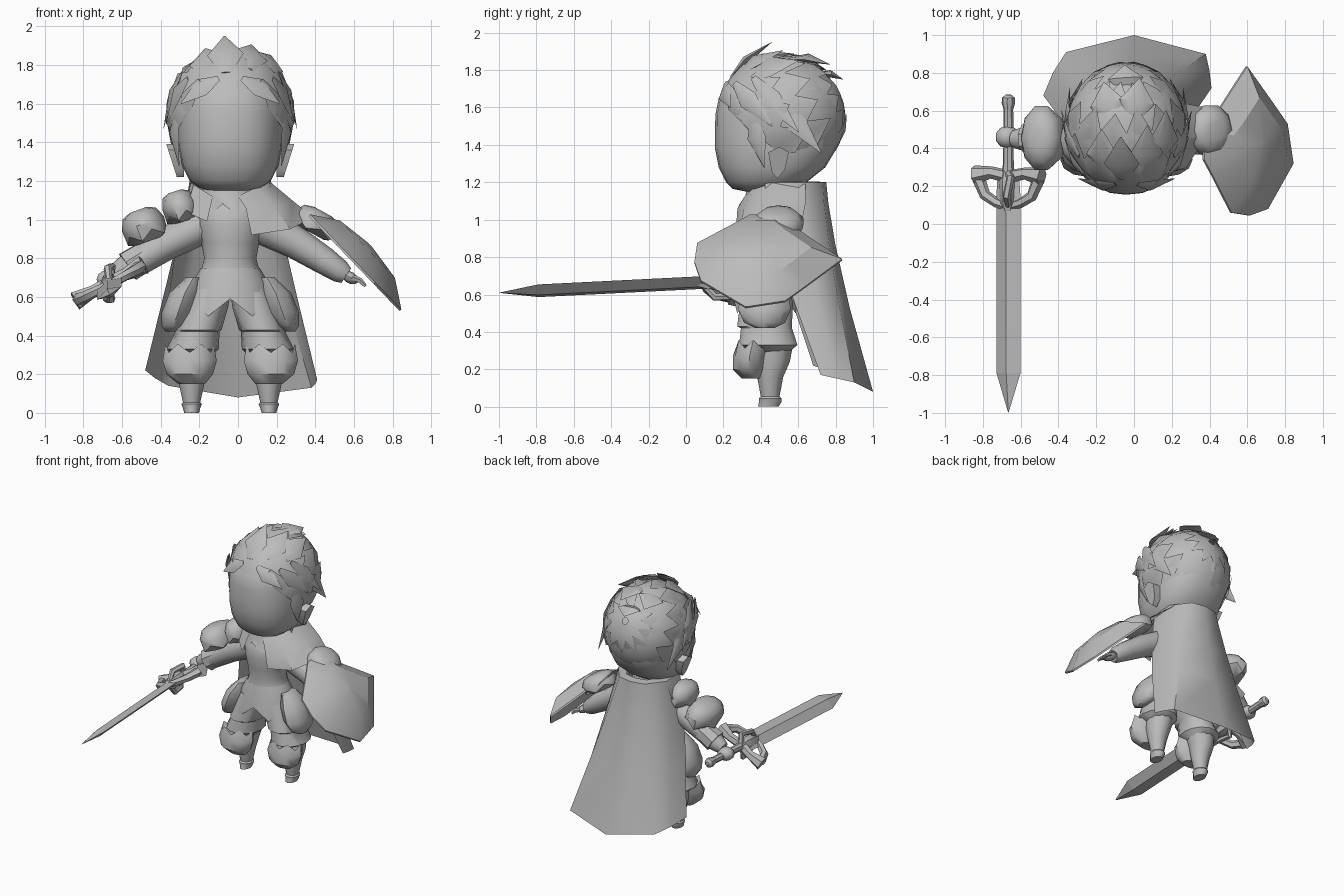
import bpy, bmesh, math, random
from math import sin, cos, pi, radians
from mathutils import Vector, Matrix

cube = bpy.data.objects.get("Cube")
if cube:
    bpy.data.objects.remove(cube)
random.seed(4)
CX = -0.04  # middle of the body

grey = bpy.data.materials.new("plain grey")
grey.use_nodes = True
grey.diffuse_color = (0.5, 0.5, 0.5, 1)
grey.node_tree.nodes["Principled BSDF"].inputs["Base Color"].default_value = (0.5, 0.5, 0.5, 1)


def finish(name, bm, angle=40):
    bmesh.ops.recalc_face_normals(bm, faces=bm.faces)
    me = bpy.data.meshes.new(name)
    bm.to_mesh(me)
    bm.free()
    me.materials.append(grey)
    ob = bpy.data.objects.new(name, me)
    bpy.context.collection.objects.link(ob)
    bpy.ops.object.select_all(action='DESELECT')
    ob.select_set(True)
    bpy.context.view_layer.objects.active = ob
    bpy.ops.object.shade_smooth_by_angle(angle=radians(angle))


def skin(name, rows, closed=True, caps=True, angle=40):
    """Join rows of points into a surface."""
    bm = bmesh.new()
    rows = [[bm.verts.new(p) for p in r] for r in rows]
    n = len(rows[0])
    for a, b in zip(rows, rows[1:]):
        for i in range(n if closed else n - 1):
            j = (i + 1) % n
            bm.faces.new((a[i], a[j], b[j], b[i]))
    if closed and caps:
        bm.faces.new(rows[0])
        bm.faces.new(rows[-1])
    finish(name, bm, angle)


def loft(name, rings, cx=CX, n=16, power=1.0, side=1, jag=None, matrix=Matrix(), **kw):
    """Stack of level rings: z, y centre, x radius, y radius, x offset."""
    rows = []
    for k, (z, y, rx, ry, *off) in enumerate(rings):
        x = cx + side * (off[0] if off else 0)
        row = []
        for i in range(n):
            c, s = cos(2 * pi * i / n), sin(2 * pi * i / n)
            c, s = (math.copysign(abs(v) ** power, v) for v in (c, s))
            dz = jag[1] * (-1) ** i if jag and k == jag[0] else 0
            row.append(matrix @ Vector((x + rx * c, y + ry * s, z + dz)))
        rows.append(row)
    skin(name, rows, **kw)


def tube(name, path, radii, n=8, matrix=Matrix(), flat=1.0, up=Vector((.3, .25, .92))):
    pts = [Vector(p) for p in path]
    rows = []
    for i, p in enumerate(pts):
        t = (pts[min(i + 1, len(pts) - 1)] - pts[max(i - 1, 0)]).normalized()
        u = t.cross(up).normalized()
        v = t.cross(u)
        rows.append([matrix @ (p + radii[i] * (u * cos(a) + v * sin(a) * flat))
                     for a in (2 * pi * k / n for k in range(n))])
    skin(name, rows)


def ball(name, centre, size, tilt=0):
    bm = bmesh.new()
    bmesh.ops.create_uvsphere(bm, u_segments=10, v_segments=6, radius=1)
    bm.transform(Matrix.Translation(centre) @ Matrix.Rotation(tilt, 4, 'Y')
                 @ Matrix.Diagonal((*size, 1)))
    finish(name, bm)


def plate(name, centre, size, tilt):
    """Armour dome with a notched rim."""
    m = (Matrix.Translation(centre) @ Matrix.Rotation(tilt, 4, 'Y') @ Matrix.Diagonal((*size, 1)))
    loft(name, [(1, 0, .4, .35), (.8, 0, .8, .72), (.2, 0, 1, 1), (-.45, 0, .97, .95),
                (-.8, 0, .6, .6)], cx=0, n=10, jag=(3, .22), matrix=m, angle=45)


# Head, ears and neck
loft("head", [(1.14, .45, .08, .08), (1.165, .42, .16, .17), (1.2, .43, .21, .215),
              (1.28, .46, .25, .285), (1.38, .48, .27, .325), (1.46, .49, .275, .335),
              (1.56, .5, .275, .343), (1.65, .5, .265, .325), (1.74, .5, .23, .26),
              (1.82, .5, .1, .1)], n=24, power=.85, angle=60)
loft("neck", [(1.0, .45, .1, .1), (1.2, .45, .09, .09)])
for s, label in ((1, "left"), (-1, "right")):
    skin(label + "_ear", [[(CX + s * (x + w * (z - 1.2)), y, z) for y, z in
         ((.46, 1.25), (.44, 1.36), (.5, 1.39), (.55, 1.36), (.53, 1.27), (.49, 1.22))]
         for x, w in ((.24, 0), (.27, .32))])

# Swept-back hair: jagged shells around an axis through the face
AXIS = Vector((0, -cos(radians(27)), -sin(radians(27))))
UP = Vector((0, AXIS.z, -AXIS.y))
HEAD = Vector((CX, .51, 1.55))


def hair_layer(name, start, end, span, n, r0, r1, jag, start_jag=0):
    """Band from angle start to a zigzag at angle end; both vary from top to nape."""
    rows = [[] for _ in range(7)]
    for i in range(n + 1):
        az = radians(span) * (2 * i / n - 1)
        w = (1 - cos(az)) / 2
        a0 = start[0] + (start[1] - start[0]) * w ** 1.6 + start_jag * (-1) ** i
        a1 = end[0] + (end[1] - end[0]) * w + (jag * random.uniform(.6, 1.3) if i % 2 else -jag)
        for k, row in enumerate(rows):
            t = k / 6
            al, r = radians(a0 + (a1 - a0) * t), r0 + (r1 - r0) * t * t
            d = AXIS * cos(al) + (UP * cos(az) + Vector((1, 0, 0)) * sin(az)) * sin(al)
            row.append(HEAD + r * Vector((.315 * d.x, .34 * d.y, .33 * d.z)))
    skin(name, rows, closed=False, angle=60)


hair_layer("hair_base", (45, 108), (176, 176), 180, 36, 1.015, 1.0, 0, 4)
hair_layer("hair_front", (46, 88), (92, 98), 125, 18, 1.02, 1.07, 10)
hair_layer("hair_crown", (72, 90), (122, 116), 130, 20, .98, 1.06, 10)
hair_layer("hair_back", (105, 112), (152, 148), 180, 24, .98, 1.035, 8)


def lock(name, base, tip, width, bulge):
    """Flat pointed lock lying along the head."""
    base, tip = Vector(base), Vector(tip)
    out = ((base + tip) / 2 - HEAD).normalized()
    tube(name, (base, base.lerp(tip, .4) + out * bulge, tip), (width * .3, width, .003),
         n=6, flat=.22, up=out)


for i, (x, y, z, tx, ty, tz) in enumerate((
        (-.06, .24, 1.76, -.07, .46, 1.95), (.05, .28, 1.78, .07, .52, 1.905),
        (-.15, .28, 1.76, -.17, .5, 1.885), (.13, .34, 1.77, .17, .6, 1.85),
        (0, .55, 1.86, .03, .77, 1.83), (-.12, .55, 1.84, -.16, .75, 1.8),
        (-.04, .7, 1.78, -.05, .84, 1.75))):
    lock(f"hair_tuft_{i}", (x, y, z), (tx, ty, tz), .095, .02)
for s, label in ((1, "left"), (-1, "right")):
    for i, (bx, by, bz, tx, ty, tz) in enumerate((
            (.16, .22, 1.72, .28, .36, 1.46), (.22, .26, 1.73, .33, .46, 1.5),
            (.25, .36, 1.76, .345, .6, 1.47), (.06, .21, 1.73, .255, .24, 1.6),
            (.29, .5, 1.62, .3, .72, 1.36), (.28, .36, 1.56, .265, .42, 1.28))):
        lock(f"{label}_hair_lock_{i}", (CX + s * bx, by, bz), (CX + s * tx, ty, tz), .055, .02)

# Torso, pointed tunic hem and collar
loft("torso", [(.58, .43, .19, .14), (.66, .43, .195, .15), (.74, .43, .15, .14), (.8, .43, .135, .135),
               (.88, .43, .15, .145), (.97, .43, .175, .155), (1.05, .44, .19, .15),
               (1.12, .46, .15, .12), (1.2, .47, .1, .1)], angle=60)
loft("tunic_hem", [(.75, .43, .152, .143), (.67, .43, .2, .16), (.545, .43, .23, .18)],
     n=12, jag=(2, -.045), caps=False, angle=60)
loft("collar", [(1.18, .46, .13, .14), (1.13, .46, .155, .145), (1.05, .44, .175, .16)],
     n=14, jag=(2, .03), caps=False)

# Legs
for s, label in ((1, "left"), (-1, "right")):
    def leg(part, rings, **kw):
        loft(label + part, rings, side=s, **kw)
    leg("_trouser", [(.64, .43, .1, .13, .1), (.55, .43, .115, .145, .125), (.43, .42, .12, .15, .165),
                     (.42, .43, .115, .14, .17), (.33, .44, .135, .16, .195), (.29, .45, .09, .1, .19)],
        n=14)
    leg("_boot", [(.32, .46, .1, .11, .19), (.24, .46, .085, .095, .2), (.16, .45, .068, .07, .2),
                  (.055, .45, .045, .05, .2), (.045, .45, .053, .06, .2), (.025, .45, .045, .06, .2),
                  (0, .44, .038, .055, .2)], n=12)
    leg("_knee_guard", [(.335, .36, .125, .09, .21), (.27, .34, .14, .09, .21), (.2, .335, .12, .085, .21),
                        (.15, .35, .07, .05, .2)], n=12, jag=(0, .022))
    leg("_hip_plate", [(.7, .42, .04, .08, .19), (.62, .42, .08, .13, .235), (.52, .42, .085, .14, .27),
                       (.45, .42, .06, .11, .295), (.42, .42, .025, .05, .31)], n=8, angle=45)

# Arms, shoulder armour and hands
tube("right_arm", ((-.16, .45, .98), (-.38, .46, .87), (-.54, .45, .77), (-.6, .45, .74), (-.64, .45, .72)),
     (.095, .085, .075, .06, .045), n=10)
tube("right_bracer", ((-.44, .46, .84), (-.57, .45, .755)), (.075, .085))
plate("right_shoulder_plate", (-.3, .45, 1.06), (.09, .14, .09), -.3)
plate("right_arm_plate", (-.485, .455, .96), (.115, .178, .095), -.35)
ball("right_hand", (-.67, .46, .69), (.065, .06, .05))
tube("left_arm", ((.08, .45, .99), (.3, .45, .88), (.45, .44, .785), (.53, .43, .73), (.56, .43, .71)),
     (.1, .085, .072, .06, .045), n=10)
plate("left_arm_plate", (.405, .495, .98), (.125, .14, .07), .5)
ball("left_hand", (.58, .43, .7), (.05, .055, .03), .55)
for i in range(4):
    y = .39 + .027 * i
    tube(f"left_finger_{i}", ((.59, y, .7), (.63, y, .685), (.66, y, .655)), (.016, .015, .009), n=5)

# Cape and the shoulder cloths
top = ((-.24, .42), (-.25, .6), (-.15, .73), (CX, .75), (.07, .73), (.17, .6), (.16, .42))
hem = ((-.48, .68, .22), (-.43, .8, .18), (-.36, .91, .14), (0, 1, .08),
       (.38, .9, .13), (.4, .81, .15), (.41, .72, .17))
cape = [[(x + (hx - x) * t, y + (hy - y) * t ** 1.35, 1.2 + (hz - 1.2) * t)
         for (x, y), (hx, hy, hz) in zip(top, hem)] for t in (0, .1, .3, .6, 1)]
cape.insert(0, [(x * .8 + CX * .2, y - .06, 1.205) for x, y in top])
skin("cape", cape, closed=False, angle=50)
skin("left_shoulder_cloth", [
    ((.15, .64, 1.19), (.16, .46, 1.2), (.1, .36, 1.17), (0, .31, 1.12)),
    ((.26, .64, 1.09), (.28, .45, 1.1), (.19, .31, 1.06), (.04, .275, 1.06)),
    ((.36, .62, .99), (.39, .47, 1.01), (.27, .29, .95), (.07, .265, .92))], closed=False)
skin("right_shoulder_cloth", [
    ((-.24, .6, 1.19), (-.23, .42, 1.18), (-.13, .33, 1.12)),
    ((-.3, .6, 1.07), (-.27, .38, 1.04), (-.16, .28, .99))], closed=False)

# Domed shield leaning out on the left arm, pointed towards the back
edge = ((.045, -.02), (.06, .12), (.25, .26), (.34, .33), (.5, .33), (.6, .22),
        (.835, 0), (.64, -.2), (.53, -.31), (.32, -.355), (.08, -.16))
out = Vector((.72, 0, .69))
slope = Vector((-.69, 0, .72))
rows = []
for scale, lift in ((.6, .075), (1, -.012), (1, 0), (.6, .09), (.05, .115)):
    rows.append([Vector((.6, .42, .79)) + slope * v * scale + out * lift
                 + Vector((0, (y - .42) * scale, 0)) for y, v in edge])
skin("shield", rows, angle=28)

# Sword held out to the front, rolled a little
hold = (Matrix.Translation((-.665, .25, .672)) @ Matrix.Rotation(.05, 4, 'X')
        @ Matrix.Rotation(radians(-28), 4, 'Y'))
skin("blade", [[hold @ Vector((x * w, y, z * w)) for x, z in ((.072, 0), (0, .025), (-.072, 0), (0, -.025))]
               for y, w in ((0, .9), (-.1, 1), (-1.04, 1), (-1.25, .02))], angle=5)
tube("grip", ((0, -.02, 0), (0, .1, 0), (0, .36, 0)), (.035, .028, .026), matrix=hold)
tube("pommel", ((0, .35, 0), (0, .39, 0), (0, .42, 0), (0, .435, 0)), (.024, .036, .034, .015), matrix=hold)
tube("guard_boss", ((0, .04, 0), (0, -.02, 0), (0, -.14, 0), (0, -.23, 0)), (.03, .05, .045, .005),
     n=6, matrix=hold)
for s, label in ((1, "upper"), (-1, "lower")):
    tube(label + "_guard_arm", ((0, 0, 0), (s * .1, .02, 0), (s * .2, .005, 0)), (.035, .033, .052),
         n=6, matrix=hold)
    tube(label + "_guard_loop", ((s * .18, -.01, 0), (s * .14, -.1, 0), (s * .07, -.14, 0), (0, -.16, 0)),
         (.035, .03, .026, .022), n=6, matrix=hold)
    tube(label + "_guard_ring", ((0, .02, 0), (s * .05, 0, s * .07), (s * .03, -.1, s * .075), (0, -.17, 0)),
         (.022, .022, .022, .014), n=6, matrix=hold)
